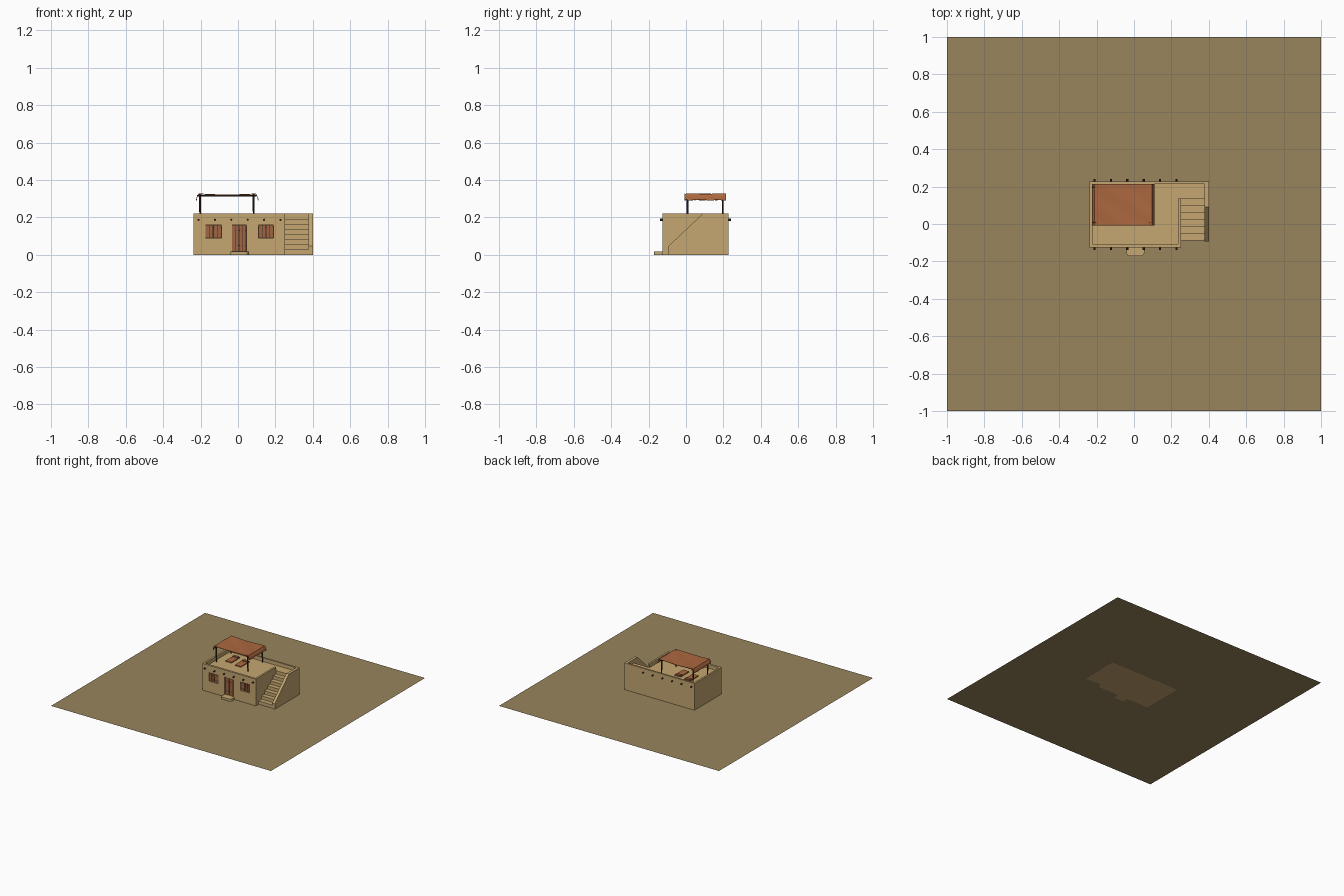
import bpy, bmesh, math, random
from mathutils import Vector

if "Cube" in bpy.data.objects:
    bpy.data.objects.remove(bpy.data.objects["Cube"])

random.seed(4)


def mat(name, rgb):
    m = bpy.data.materials.new(name)
    m.diffuse_color = (*rgb, 1)
    m.use_nodes = True
    m.node_tree.nodes["Principled BSDF"].inputs["Base Color"].default_value = m.diffuse_color
    return m


MUD = mat("mud plaster", (0.56, 0.385, 0.165))
SAND = mat("sand", (0.315, 0.232, 0.108))
CLOTH = mat("rust cloth", (0.41, 0.137, 0.05))
WOOD = mat("painted wood", (0.35, 0.13, 0.055))
DARK = mat("dark timber", (0.06, 0.028, 0.015))


def finish(name, bm, m):
    bmesh.ops.recalc_face_normals(bm, faces=bm.faces)
    me = bpy.data.meshes.new(name)
    bm.to_mesh(me)
    bm.free()
    me.materials.append(m)
    ob = bpy.data.objects.new(name, me)
    bpy.context.collection.objects.link(ob)
    return ob


def box(name, x, y, z, m):
    bm = bmesh.new()
    bmesh.ops.create_cube(bm, size=1)
    for v in bm.verts:
        v.co = [a[0] + (c + 0.5) * (a[1] - a[0]) for a, c in zip((x, y, z), v.co)]
    return finish(name, bm, m)


def prism(name, pts, axis, lo, hi, m):
    """Extrude a 2D outline along x (points are y,z) or z (points are x,y)."""
    bm = bmesh.new()
    vs = [bm.verts.new((lo, *p) if axis == 'x' else (*p, lo)) for p in pts]
    f = bm.faces.new(vs)
    r = bmesh.ops.extrude_face_region(bm, geom=[f])
    d = Vector((hi - lo, 0, 0)) if axis == 'x' else Vector((0, 0, hi - lo))
    bmesh.ops.translate(bm, vec=d, verts=[g for g in r['geom'] if isinstance(g, bmesh.types.BMVert)])
    return finish(name, bm, m)


def pole(name, a, b, r, m, n=8):
    a, b = Vector(a), Vector(b)
    bm = bmesh.new()
    bmesh.ops.create_cone(bm, cap_ends=True, segments=n, radius1=r, radius2=r, depth=(b - a).length)
    q = (b - a).to_track_quat('Z', 'Y')
    for v in bm.verts:
        v.co = q @ v.co + (a + b) / 2
    return finish(name, bm, m)


def cut(ob, cutter):
    mod = ob.modifiers.new("cut", 'BOOLEAN')
    mod.operation = 'DIFFERENCE'
    mod.solver = 'EXACT'
    mod.object = cutter
    bpy.context.view_layer.objects.active = ob
    bpy.ops.object.modifier_apply(modifier=mod.name)
    bpy.data.objects.remove(cutter)


X0, X1, XS, XR = -0.237, 0.25, 0.378, 0.40   # house left, house right, stair right, outer right
Y0, Y1, H, DECK = -0.125, 0.228, 0.22, 0.19

# ground sheet
bm = bmesh.new()
bmesh.ops.create_grid(bm, x_segments=1, y_segments=1, size=1)
for v in bm.verts:
    v.co.z = 0.0006
finish("ground_sheet", bm, SAND)

# house body with sunken roof deck, opening to the stair landing
body = box("house_body", (X0, X1), (Y0, Y1), (0, H), MUD)
cut(body, box("cutter", (X0 + 0.015, X1 - 0.015), (Y0 + 0.017, Y1 - 0.014), (DECK, 0.3), MUD))
cut(body, box("cutter", (X1 - 0.03, X1 + 0.03), (0.137, Y1 - 0.014), (DECK, 0.3), MUD))

# window and door recesses with dark back panels
openings = {"left_window": (-0.175, -0.088, 0.09, 0.163),
            "right_window": (0.11, 0.19, 0.09, 0.163),
            "door": (-0.033, 0.045, 0.018, 0.163)}
for n, (a, b, c, d) in openings.items():
    cut(body, box("cutter", (a, b), (Y0 - 0.05, Y0 + 0.014), (c, d), MUD))
    box(n + "_back", (a, b), (Y0 + 0.011, Y0 + 0.0145), (c, d), DARK)
    box(n + "_lintel", (a, b), (Y0 + 0.003, Y0 + 0.012), (d - 0.006, d), DARK)
    # two leaves of planks, with a dark gap in the middle
    w = (b - a) / 2 - 0.004
    for s, x in (("left", a + 0.002), ("right", b - 0.002 - w)):
        for i in range(2):
            box(f"{n}_{s}_plank", (x + i * w / 2, x + (i + 1) * w / 2 - 0.002),
                (Y0 + 0.004, Y0 + 0.0115), (c + 0.002, d - 0.006), WOOD)
        for z in (c + 0.2 * (d - c), c + 0.75 * (d - c)):
            box(f"{n}_{s}_batten", (x, x + w - 0.002), (Y0 + 0.002, Y0 + 0.005), (z, z + 0.005), WOOD)

# rounded front doorstep
r = 0.018
step = [(-0.04, Y0 + 0.002)]
for cx, a0 in ((-0.04 + r, 180), (0.055 - r, 270)):
    for k in range(6):
        t = math.radians(a0 + 18 * k)
        step.append((cx + r * math.cos(t), -0.172 + r + r * math.sin(t)))
step.append((0.055, Y0 + 0.002))
prism("doorstep", step, 'z', 0, 0.018, MUD)

# staircase: six treads up to the landing
ys, ye, n = -0.088, 0.137, 6
rise, run = DECK / (n + 1), (ye - ys) / n
prof = [(ys, 0)]
for i in range(n + 1):
    prof += [(ys + i * run, (i + 1) * rise)]
    prof += [(ys + (i + 1) * run if i < n else Y1 - 0.014, (i + 1) * rise)]
prof.append((Y1 - 0.014, 0))
prism("stairs", prof, 'x', X1, XS, MUD)

# sloping stair wall and back wall
prism("stair_side_wall", [(-0.094, 0), (Y1, 0), (Y1, H), (0.09, H), (-0.094, 0.046)], 'x', XS, XR, MUD)
box("stair_back_wall", (X1, XS), (Y1 - 0.014, Y1), (0, H), MUD)

# roof beam ends, front and back
for i in range(6):
    x = -0.211 + i * 0.0876
    pole("front_beam_end", (x, Y0 - 0.013, 0.187), (x, Y0 + 0.01, 0.187), 0.006, DARK)
    pole("back_beam_end", (x, Y1 - 0.01, 0.187), (x, Y1 + 0.012, 0.187), 0.006, DARK)

# canopy posts and rails
PX, PY = (-0.202, 0.084), (0.008, 0.197)
for x in PX:
    for y in PY:
        pole("canopy_post", (x, y, DECK), (x + random.uniform(-.003, .003), y, 0.326), 0.0045, DARK)
    pole("canopy_cross_rail", (x, -0.008, 0.317), (x, 0.213, 0.317), 0.0035, DARK)
for y in PY:
    pole("canopy_long_rail", (-0.218, y, 0.316), (0.098, y, 0.316), 0.0035, DARK)

# draped cloth with drooping ends and a ragged hem
bm = bmesh.new()
NX, NY = 24, 20
xa, xb = PX[0] - 0.008, PX[1] + 0.012
grid = []
for j in range(NY + 1):
    y = -0.008 + 0.221 * j / NY
    rag = random.uniform(-0.003, 0.003)
    row = [(xa - 0.012, 0.293 + rag), (xa - 0.009, 0.308)]
    for i in range(NX + 1):
        t = i / NX
        sag = 0.005 * math.sin(math.pi * t) + 0.001 * math.sin(9 * t + j * 0.5)
        row.append((xa + (xb - xa) * t, 0.325 - sag))
    row += [(xb + 0.009, 0.308), (xb + 0.012, 0.293 - rag)]
    grid.append([bm.verts.new((x, y, z)) for x, z in row])
for j in range(NY):
    for i in range(len(grid[0]) - 1):
        bm.faces.new((grid[j][i], grid[j][i + 1], grid[j + 1][i + 1], grid[j + 1][i]))
cloth = finish("canopy_cloth", bm, CLOTH)
sol = cloth.modifiers.new("thickness", 'SOLIDIFY')
sol.thickness = 0.003
sol.offset = 0

# sleeping mats on the deck
for x, y in ((-0.125, 0.11), (-0.025, 0.09)):
    box("roof_mat", (x - 0.027, x + 0.027), (y - 0.055, y + 0.055), (DECK, DECK + 0.007), CLOTH)
    box("mat_pillow", (x - 0.022, x + 0.022), (y + 0.03, y + 0.052), (DECK + 0.007, DECK + 0.014), WOOD)
